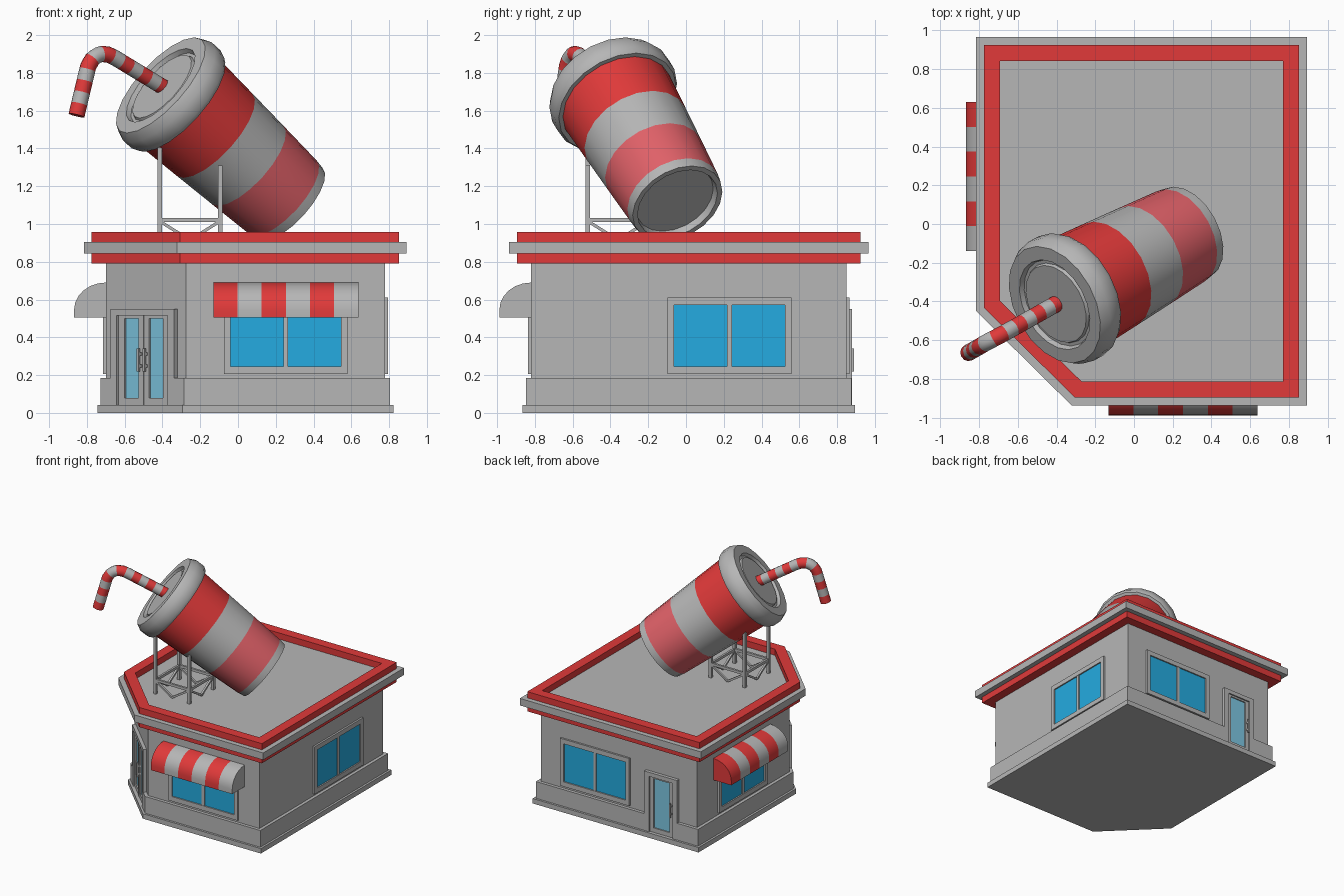
import bpy, bmesh, math
from mathutils import Vector as V

if "Cube" in bpy.data.objects:
    bpy.data.objects.remove(bpy.data.objects["Cube"])


def material(name, rgb):
    m = bpy.data.materials.new(name)
    m.diffuse_color = (*rgb, 1)
    m.use_nodes = True
    m.node_tree.nodes["Principled BSDF"].inputs["Base Color"].default_value = m.diffuse_color
    return m


GREY = material("light grey", (0.47, 0.47, 0.47))
RED = material("red", (0.75, 0.042, 0.042))
PALE = material("pale red", (0.75, 0.12, 0.14))
BLUE = material("window blue", (0.018, 0.41, 0.75))
GLASS = material("door glass", (0.21, 0.58, 0.77))


def finish(name, bm, mats, smooth=False):
    bmesh.ops.recalc_face_normals(bm, faces=bm.faces)
    me = bpy.data.meshes.new(name)
    bm.to_mesh(me)
    bm.free()
    for m in mats:
        me.materials.append(m)
    ob = bpy.data.objects.new(name, me)
    bpy.context.collection.objects.link(ob)
    if smooth:
        bpy.ops.object.select_all(action='DESELECT')
        ob.select_set(True)
        bpy.context.view_layer.objects.active = ob
        bpy.ops.object.shade_smooth_by_angle(angle=math.radians(35))
    return ob


def loft(name, rings, mats, slots=None, wrap=False, smooth=False):
    """Skin closed rings; slots gives the material of each span."""
    bm = bmesh.new()
    rv = [[bm.verts.new(p) for p in r] for r in rings]
    n, k = len(rv), len(rv[0])
    spans = n if wrap else n - 1
    slots = slots or [0] * spans
    for i in range(spans):
        a, b = rv[i], rv[(i + 1) % n]
        for j in range(k):
            f = bm.faces.new((a[j], a[(j + 1) % k], b[(j + 1) % k], b[j]))
            f.material_index = slots[i]
    if not wrap:
        bm.faces.new(rv[0][::-1]).material_index = slots[0]
        bm.faces.new(rv[-1]).material_index = slots[-1]
    return finish(name, bm, mats, smooth)


def boxes(name, frame, items, mat):
    """Boxes (u0, u1, z0, z1, depth0, depth1) on a wall frame (origin, right, out)."""
    o, u, n = frame
    bm = bmesh.new()
    for u0, u1, z0, z1, d0, d1 in items:
        v = [bm.verts.new(o + u * a + n * d + V((0, 0, z)))
             for a in (u0, u1) for d in (d0, d1) for z in (z0, z1)]
        for q in ((0, 1, 3, 2), (4, 5, 7, 6), (0, 1, 5, 4), (2, 3, 7, 6), (0, 2, 6, 4), (1, 3, 7, 5)):
            bm.faces.new([v[i] for i in q])
    return finish(name, bm, [mat])


# ---- wall outline, counter-clockwise, with a cut corner for the entrance
WALL = [V(p) for p in ((-0.70, -0.40), (-0.275, -0.82), (0.777, -0.82), (0.777, 0.85), (-0.70, 0.85))]


def offset(path, i, d, closed):
    p, n = path[i], len(path)
    dirs = []
    if closed or i > 0:
        dirs.append((p - path[i - 1]).normalized())
    if closed or i < n - 1:
        dirs.append((path[(i + 1) % n] - p).normalized())
    ns = [V((t.y, -t.x)) for t in dirs]
    m = sum(ns, V((0, 0))).normalized()
    return p + m * (d / m.dot(ns[0]))


def band(name, path, d0, d1, z0, z1, mat, closed=True):
    rings = []
    for i in range(len(path)):
        a, b = offset(path, i, d0, closed), offset(path, i, d1, closed)
        rings.append([(a.x, a.y, z0), (b.x, b.y, z0), (b.x, b.y, z1), (a.x, a.y, z1)])
    return loft(name, rings, [mat], wrap=closed)


def slab(name, d, z0, z1):
    pts = [offset(WALL, i, d, True) for i in range(5)]
    return loft(name, [[(p.x, p.y, z) for p in pts] for z in (z0, z1)], [GREY])


slab("foundation_slab", 0.045, 0, 0.042)
slab("walls_and_roof", 0, 0.03, 0.905)
band("red_parapet", WALL, -0.008, 0.075, 0.79, 0.958, RED)
band("cornice", WALL, 0.06, 0.116, 0.845, 0.905, GREY)

# ---- plinth, left open at both doors
mid = (WALL[0] + WALL[1]) / 2
along = (WALL[1] - WALL[0]).normalized()
band("plinth_right", [mid + along * 0.235, WALL[1], WALL[2], WALL[3], V((-0.22, 0.85))],
     -0.01, 0.027, 0.04, 0.185, GREY, False)
band("plinth_left", [V((-0.53, 0.85)), WALL[4], WALL[0], mid - along * 0.235],
     -0.01, 0.027, 0.04, 0.185, GREY, False)


def wall_frame(x, y, ux, uy):
    u = V((ux, uy, 0)).normalized()
    return V((x, y, 0)), u, V((u.y, -u.x, 0))


# ---- windows
def window(name, fr):
    w, i = 0.328, 0.293
    boxes(name + "_window_frame", fr, [
        (-w, w, 0.205, 0.245, 0, 0.016), (-w, w, 0.57, 0.61, 0, 0.016),
        (-w, -i, 0.245, 0.57, 0, 0.016), (i, w, 0.245, 0.57, 0, 0.016),
        (-0.013, 0.013, 0.245, 0.57, 0, 0.013)], GREY)
    boxes(name + "_window_panes", fr, [(-i, -0.013, 0.245, 0.57, 0, 0.005),
                                       (0.013, i, 0.245, 0.57, 0, 0.005)], BLUE)


front = wall_frame(0.253, -0.82, 1, 0)
left = wall_frame(-0.70, 0.245, 0, -1)
window("front", front)
window("left", left)
window("right", wall_frame(0.777, 0.23, 0, 1))
window("back", wall_frame(0.258, 0.85, -1, 0))


# ---- striped awnings with a curved hood
def awning(name, fr):
    o, u, n = fr
    prof = [(0, 0.505), (0, 0.69)]
    for k in range(1, 7):
        a = math.radians(90 - 15 * k)
        prof.append((0.168 * math.cos(a), 0.545 + 0.145 * math.sin(a)))
    prof.append((0.168, 0.505))
    rings = [[o + u * (-0.384 + 0.128 * i) + n * d + V((0, 0, z)) for d, z in prof] for i in range(7)]
    loft(name, rings, [RED, GREY], [i % 2 for i in range(6)], smooth=True)


awning("front_awning", front)
awning("left_awning", left)


# ---- doors: casing, leaf rails, glass and pull handles
def door(name, fr, half, panes, handles):
    i = half - 0.045
    rails = [(-half, -i, 0.04, 0.55, 0, 0.028), (i, half, 0.04, 0.55, 0, 0.028),
             (-i, i, 0.515, 0.55, 0, 0.028), (-i, i, 0.04, 0.08, 0, 0.016), (-i, i, 0.5, 0.515, 0, 0.016)]
    edges = [-i] + [e for p in panes for e in p] + [i]
    for a, b in zip(edges[::2], edges[1::2]):
        rails.append((a, b, 0.08, 0.5, 0, 0.016))
    for h in handles:
        rails += [(h - 0.007, h + 0.007, 0.22, 0.34, 0.028, 0.04),
                  (h - 0.007, h + 0.007, 0.24, 0.255, 0.01, 0.03),
                  (h - 0.007, h + 0.007, 0.305, 0.32, 0.01, 0.03)]
    boxes(name + "_frame", fr, rails, GREY)
    boxes(name + "_glass", fr, [(a, b, 0.08, 0.5, 0, 0.006) for a, b in panes], GLASS)


entrance = wall_frame(mid.x, mid.y, along.x, along.y)
door("entrance_door", entrance, 0.235, [(-0.143, -0.04), (0.04, 0.143)], [-0.022, 0.022])
boxes("door_meeting_gap", entrance, [(-0.003, 0.003, 0.04, 0.515, 0, 0.02)], GREY)
door("back_door", wall_frame(-0.375, 0.85, -1, 0), 0.155, [(-0.075, 0.075)], [0.093])

# ---- tilted drink cup: profile rows are (radius, distance along axis)
base, axis = V((0.275, -0.045, 1.108)), V((-0.685, -0.372, 0.627)).normalized()
side = axis.cross(V((0, 0, 1))).normalized()
up = side.cross(axis)


def disc(r, s, n=20):
    return [base + axis * s + (side * math.cos(t) + up * math.sin(t)) * r
            for t in (2 * math.pi * k / n for k in range(n))]


cup = [(0.22, 0.04), (0.228, 0.0), (0.256, 0.0), (0.264, 0.055), (0.281, 0.33), (0.296, 0.585), (0.312, 0.87)]
loft("cup", [disc(*p) for p in cup], [GREY, PALE, RED], [0, 0, 0, 1, 0, 2], smooth=True)
lid = [(0.30, 0.855), (0.335, 0.855), (0.35, 0.88), (0.35, 0.95), (0.325, 1.0), (0.25, 1.0),
       (0.24, 0.975), (0.222, 0.975), (0.215, 0.99)]
loft("cup_lid", [disc(*p) for p in lid], [GREY], smooth=True)

# ---- bent striped straw, resampled evenly along its path
path = [V(p) for p in ((-0.38, -0.40, 1.715), (-0.655, -0.555, 1.882), (-0.69, -0.574, 1.898),
                       (-0.73, -0.595, 1.900), (-0.768, -0.615, 1.878), (-0.793, -0.63, 1.835),
                       (-0.855, -0.665, 1.575))]
lens = [(b - a).length for a, b in zip(path, path[1:])]


def at(d):
    for a, b, l in zip(path, path[1:], lens):
        if d <= l + 1e-6:
            return a.lerp(b, d / l)
        d -= l
    return path[-1]


N = 39
pts = [at(sum(lens) * i / N) for i in range(N + 1)]
flat = V((0.477, -0.879, 0)).normalized()
rings = []
for i, p in enumerate(pts):
    t = (pts[min(i + 1, N)] - pts[max(i - 1, 0)]).normalized()
    w = flat.cross(t).normalized()
    rings.append([p + (flat * math.cos(a) + w * math.sin(a)) * 0.043
                  for a in (math.pi * k / 6 for k in range(12))])
loft("straw", rings, [RED, GREY], [(i // 3) % 2 for i in range(N)], smooth=True)

# ---- support scaffold under the cup
world = (V((0, 0, 0)), V((1, 0, 0)), V((0, 1, 0)))
xs, ys, h = (-0.415, -0.095), (-0.52, -0.20), 0.012
boxes("scaffold_posts", world,
      [(x - h, x + h, 0.9, 1.42 if x < -0.2 else 1.31, y - h, y + h) for x in xs for y in ys], GREY)
boxes("scaffold_beams", world,
      [(xs[0], xs[1], 1.01, 1.032, y - 0.009, y + 0.009) for y in ys] +
      [(x - 0.009, x + 0.009, 1.01, 1.032, ys[0], ys[1]) for x in xs], GREY)


def strut(name, a, b, r=0.008):
    t = (b - a).normalized()
    p = t.cross(V((0, 0, 1))).normalized() * r
    q = t.cross(p)
    loft(name, [[c + p + q, c - p + q, c - p - q, c + p - q] for c in (a, b)], [GREY])


corners = [V((xs[0], ys[0], 1.015)), V((xs[1], ys[0], 1.015)), V((xs[1], ys[1], 1.015)), V((xs[0], ys[1], 1.015))]
for k in range(4):
    a, b = corners[k], corners[(k + 1) % 4]
    foot = (a + b) / 2 - V((0, 0, 0.1))
    strut("brace", a, foot)
    strut("brace", b, foot)
